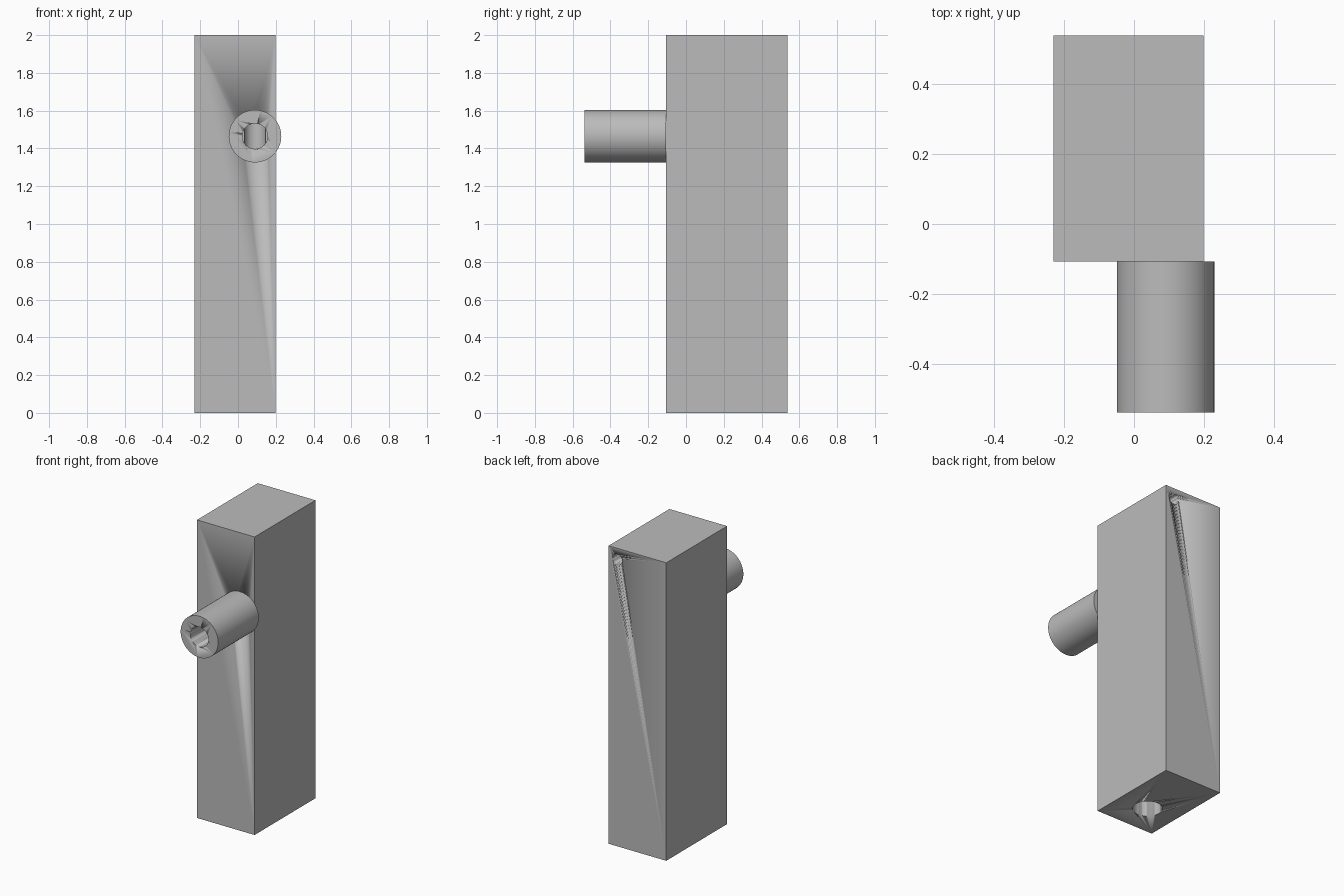
import bpy
import math

cube = bpy.data.objects.get("Cube")
if cube:
    bpy.data.objects.remove(cube, do_unlink=True)

grey = bpy.data.materials.new("plain grey")
grey.use_nodes = True
colour = (0.5, 0.5, 0.5, 1)
grey.diffuse_color = colour
grey.node_tree.nodes["Principled BSDF"].inputs["Base Color"].default_value = colour


def rod(name, radius, start, end, axis):
    """Cylinder between two points along the y or z axis."""
    length = math.dist(start, end)
    middle = [(a + b) / 2 for a, b in zip(start, end)]
    turn = (math.pi / 2, 0, 0) if axis == "y" else (0, 0, 0)
    bpy.ops.mesh.primitive_cylinder_add(vertices=64, radius=radius, depth=length,
                                        location=middle, rotation=turn)
    obj = bpy.context.object
    obj.name = name
    obj.data.materials.append(grey)
    return obj


def drill(obj, cutters):
    for cutter in cutters:
        cutter.hide_render = True
        cutter.hide_set(True)
        mod = obj.modifiers.new(cutter.name, "BOOLEAN")
        mod.operation = "DIFFERENCE"
        mod.solver = "EXACT"
        mod.object = cutter


def smooth(obj):
    bpy.ops.object.select_all(action="DESELECT")
    obj.select_set(True)
    bpy.context.view_layer.objects.active = obj
    bpy.ops.object.shade_smooth_by_angle(angle=math.radians(30))


LEFT, RIGHT, FRONT, BACK, TOP = -0.23, 0.198, -0.107, 0.538, 2.0
PIPE_X, PIPE_Z, PIPE_END = 0.09, 1.465, -0.538
CORE_Y = 0.108

# Tall rectangular body
bpy.ops.mesh.primitive_cube_add(size=1, location=((LEFT + RIGHT) / 2, (FRONT + BACK) / 2, TOP / 2))
body = bpy.context.object
body.name = "body"
body.dimensions = (RIGHT - LEFT, BACK - FRONT, TOP)
bpy.ops.object.transform_apply(location=False, rotation=False, scale=True)
body.data.materials.append(grey)

# Pipe butted against the front
pipe = rod("pipe", 0.139, (PIPE_X, PIPE_END, PIPE_Z), (PIPE_X, FRONT, PIPE_Z), "y")

# Bores: pipe passage, inner shaft, bottom socket, small back hole
passage = rod("passage_cutter", 0.067, (PIPE_X, PIPE_END - 0.1, PIPE_Z), (PIPE_X, CORE_Y, PIPE_Z), "y")
shaft = rod("shaft_cutter", 0.056, (PIPE_X, CORE_Y, 1.25), (PIPE_X, CORE_Y, 1.75), "z")
socket_x = (LEFT + RIGHT) / 2
socket = rod("socket_cutter", 0.09, (socket_x, CORE_Y, -0.1), (socket_x, CORE_Y, 1.1), "z")
back_hole = rod("back_hole_cutter", 0.036, (0.134, BACK - 0.25, 1.925), (0.134, BACK + 0.1, 1.925), "y")

for cutter in (passage, shaft, socket, back_hole):
    smooth(cutter)
smooth(body)
smooth(pipe)
drill(body, [passage, shaft, socket, back_hole])
drill(pipe, [passage])
